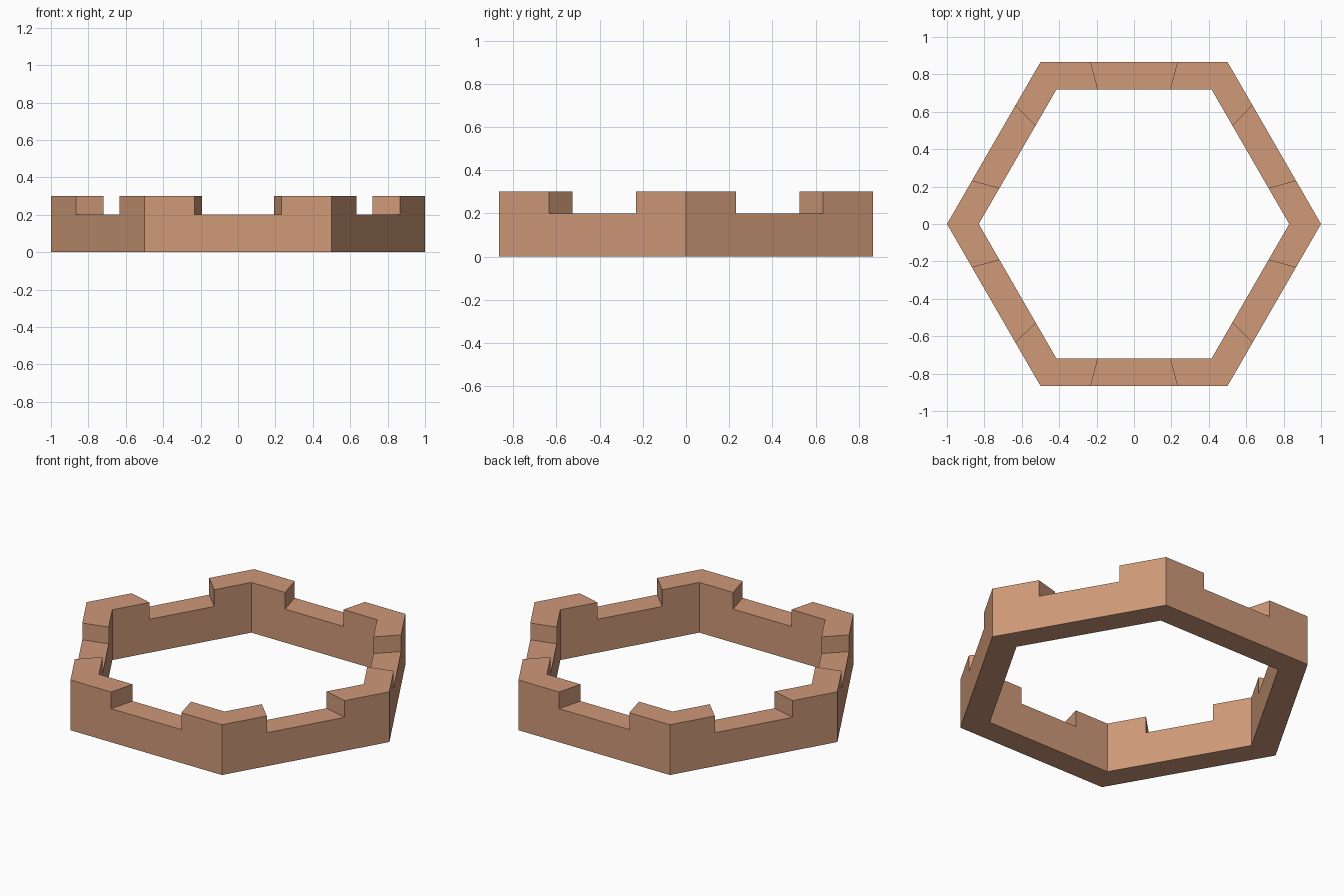
import bpy, bmesh, math

if "Cube" in bpy.data.objects:
    bpy.data.objects.remove(bpy.data.objects["Cube"])

OUTER, INNER, LOW, TOP = 1.0, 0.83, 0.20, 0.30

clay = bpy.data.materials.new("terracotta")
clay.diffuse_color = (0.62, 0.32, 0.19, 1)
clay.use_nodes = True
clay.node_tree.nodes["Principled BSDF"].inputs["Base Color"].default_value = clay.diffuse_color


def hex_radius(deg):
    """Distance from centre to a unit hexagon's edge in a given direction."""
    return math.cos(math.pi / 6) / math.cos(math.radians(deg % 60 - 30))


bm = bmesh.new()

# stations round the hexagon: corner, notch start, notch end on every side
inner, outer = [], []
for side in range(6):
    for offset in (0, 15, 45):
        deg = side * 60 + offset
        a, r = math.radians(deg), hex_radius(deg)
        for ring, size in ((inner, INNER), (outer, OUTER)):
            ring.append(bm.verts.new((r * size * math.cos(a), r * size * math.sin(a), 0)))

# flat hexagonal band
n = len(inner)
band = [bm.faces.new((inner[i], outer[i], outer[(i + 1) % n], inner[(i + 1) % n]))
        for i in range(n)]


def raise_faces(faces, height):
    ext = bmesh.ops.extrude_face_region(bm, geom=faces)["geom"]
    bmesh.ops.translate(bm, vec=(0, 0, height),
                        verts=[g for g in ext if isinstance(g, bmesh.types.BMVert)])


# low wall
raise_faces(band, LOW)
bm.faces.ensure_lookup_table()
bmesh.ops.recalc_face_normals(bm, faces=bm.faces)

# raised corner blocks (leaving the middle of every side as a notch)
corners = []
for f in bm.faces:
    c = f.calc_center_median()
    if c.z > LOW - 0.001:
        deg = math.degrees(math.atan2(c.y, c.x)) % 60
        if abs(deg - 30) > 14:
            corners.append(f)
old = set(corners)
raise_faces(corners, TOP - LOW)
left = [f for f in old if f.is_valid and f.calc_center_median().z < TOP - 0.001]
if left:
    bmesh.ops.delete(bm, geom=left, context='FACES_ONLY')

# clean flat faces and outward normals
bmesh.ops.dissolve_limit(bm, angle_limit=0.01, verts=bm.verts, edges=bm.edges)
bmesh.ops.recalc_face_normals(bm, faces=bm.faces)

me = bpy.data.meshes.new("notched_hexagonal_wall")
bm.to_mesh(me)
bm.free()
me.materials.append(clay)
wall = bpy.data.objects.new("notched_hexagonal_wall", me)
bpy.context.collection.objects.link(wall)
